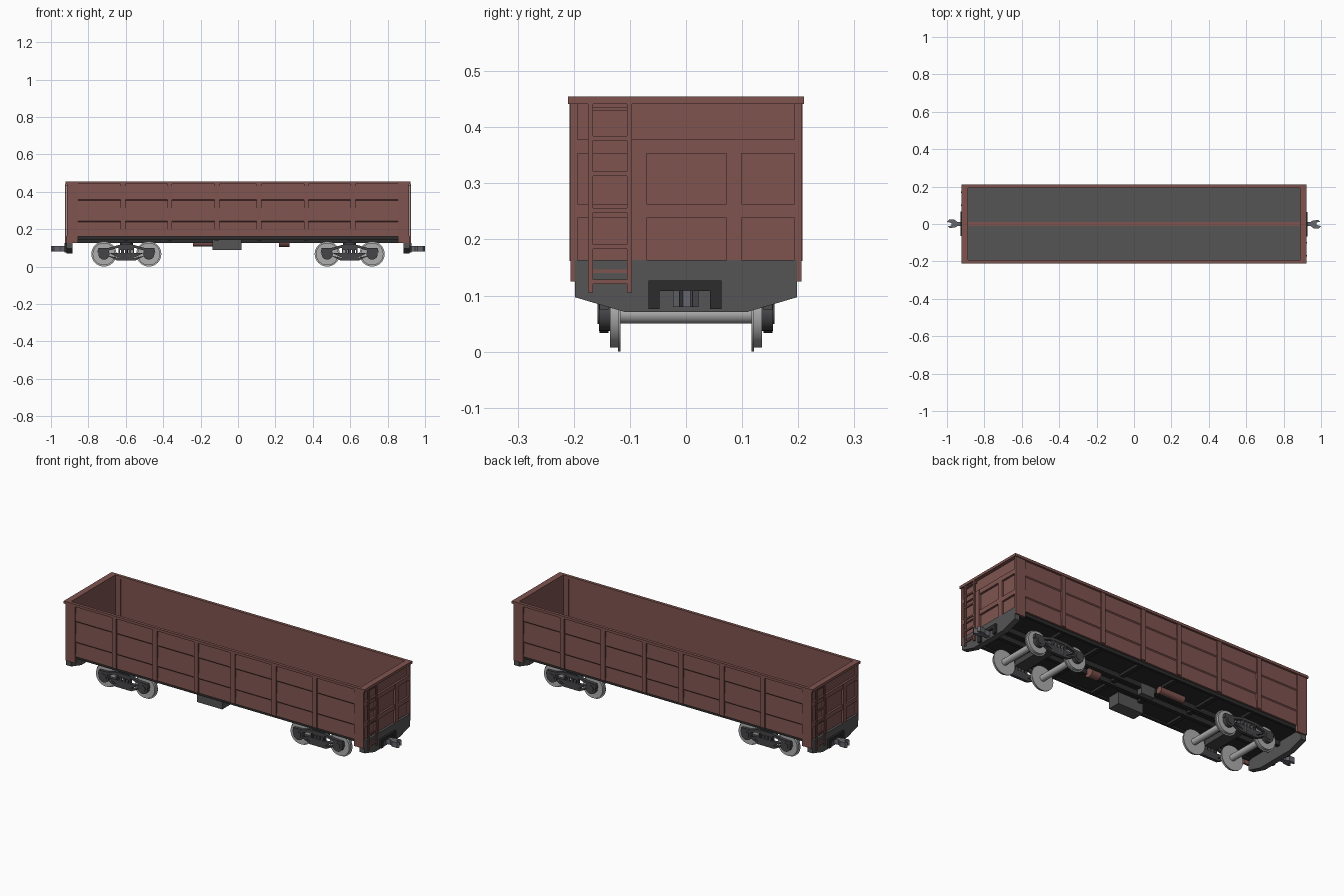
import bpy, bmesh, math
from mathutils import Matrix, Vector

old = bpy.data.objects.get("Cube")
if old:
    bpy.data.objects.remove(old)


def material(name, rgb):
    m = bpy.data.materials.new(name)
    m.use_nodes = True
    m.diffuse_color = (*rgb, 1)
    m.node_tree.nodes["Principled BSDF"].inputs["Base Color"].default_value = (*rgb, 1)
    return m


RED = material("oxide red", (0.21, 0.088, 0.078))
GREY = material("frame grey", (0.09, 0.09, 0.09))
BLACK = material("underframe black", (0.025, 0.025, 0.025))
IRON = material("bogie iron", (0.06, 0.06, 0.065))
STEEL = material("wheel steel", (0.42, 0.42, 0.42))
COUPLER = material("coupler steel", (0.13, 0.13, 0.15))

HALF_TURN = Matrix.Rotation(math.pi, 4, "Z")
ENDS = (Matrix.Identity(4), HALF_TURN)


class Part:
    """Collects simple solids into one named mesh."""

    def __init__(self, name, mat):
        self.name, self.mat, self.bm = name, mat, bmesh.new()

    def box(self, x, y, z, m=Matrix.Identity(4)):
        size = [b - a for a, b in (x, y, z)]
        mid = [(a + b) / 2 for a, b in (x, y, z)]
        loc = m @ Matrix.Translation(mid) @ Matrix.Diagonal((*size, 1))
        bmesh.ops.create_cube(self.bm, size=1, matrix=loc)

    def prism(self, points, axis, low, high, m=Matrix.Identity(4)):
        """Extrude a 2D outline along an axis; the outline uses the other two."""
        def place(p, d):
            v = list(p)
            v.insert("xyz".index(axis), d)
            return m @ Vector(v)
        a = [self.bm.verts.new(place(p, low)) for p in points]
        b = [self.bm.verts.new(place(p, high)) for p in points]
        self.bm.faces.new(a)
        self.bm.faces.new(b[::-1])
        for i in range(len(a)):
            j = (i + 1) % len(a)
            self.bm.faces.new((a[j], a[i], b[i], b[j]))

    def cylinder(self, centre, axis, radius, length, radius2=None, sides=32):
        turn = {"x": Matrix.Rotation(math.pi / 2, 4, "Y"),
                "y": Matrix.Rotation(math.pi / 2, 4, "X"),
                "z": Matrix.Identity(4)}[axis]
        bmesh.ops.create_cone(self.bm, cap_ends=True, segments=sides, radius1=radius,
                              radius2=radius2 or radius, depth=length,
                              matrix=Matrix.Translation(centre) @ turn)

    def finish(self, smooth=False):
        bmesh.ops.recalc_face_normals(self.bm, faces=self.bm.faces)
        mesh = bpy.data.meshes.new(self.name)
        self.bm.to_mesh(mesh)
        self.bm.free()
        mesh.materials.append(self.mat)
        obj = bpy.data.objects.new(self.name, mesh)
        bpy.context.collection.objects.link(obj)
        if smooth:
            bpy.ops.object.select_all(action="DESELECT")
            obj.select_set(True)
            bpy.context.view_layer.objects.active = obj
            bpy.ops.object.shade_smooth_by_angle(angle=math.radians(35))


# Side walls: three lapped boards, posts and corner posts
walls = Part("side_walls", RED)
posts = Part("side_posts", RED)
corners = Part("corner_posts", RED)
board_profile = [(-0.194, 0.16), (-0.194, 0.445), (-0.199, 0.445), (-0.202, 0.358),
                 (-0.198, 0.353), (-0.202, 0.243), (-0.198, 0.238), (-0.201, 0.16)]
for m in ENDS:
    walls.prism(board_profile, "x", -0.9, 0.9, m)
    for x in (-0.615, -0.365, -0.113, 0.113, 0.365, 0.615):
        posts.box((x - 0.013, x + 0.013), (-0.2075, -0.196), (0.162, 0.445), m)
    for s in (-1, 1):
        corners.box(sorted((s * 0.855, s * 0.915)), (-0.2055, -0.193), (0.125, 0.445), m)
walls.finish()
posts.finish()
corners.finish()

# End walls with a raised frame around recessed panels
end_walls = Part("end_walls", RED)
end_frames = Part("end_frames", RED)
ladders = Part("end_ladders", RED)
for m in ENDS:
    end_walls.box((0.888, 0.903), (-0.198, 0.198), (0.16, 0.445), m)
    for z in (0.238, 0.353):
        end_frames.box((0.9, 0.914), (-0.198, 0.198), (z, z + 0.025), m)
    for y in (-0.097, 0.072):
        end_frames.box((0.9, 0.915), (y, y + 0.027), (0.163, 0.378), m)
    # ladder
    for y in (-0.175, -0.105):
        ladders.box((0.916, 0.924), (y, y + 0.009), (0.105, 0.442), m)
    for z in (0.121, 0.183, 0.248, 0.313, 0.376):
        ladders.box((0.917, 0.923), (-0.17, -0.1), (z, z + 0.008), m)
    for z in (0.14, 0.43):
        ladders.box((0.9, 0.918), (-0.172, -0.1), (z, z + 0.006), m)
end_walls.finish()
end_frames.finish()
ladders.finish()

# Top rim
rim = Part("top_rim", RED)
for m in ENDS:
    rim.box((-0.922, 0.922), (-0.21, -0.193), (0.441, 0.455), m)
    rim.box((0.888, 0.922), (-0.193, 0.193), (0.441, 0.455), m)
rim.finish()

# Floor, centre ridge and underframe
floor = Part("floor", GREY)
floor.box((-0.89, 0.89), (-0.195, 0.195), (0.16, 0.17))
floor.finish()
ridge = Part("floor_ridge", RED)
ridge.box((-0.89, 0.89), (-0.01, 0.01), (0.17, 0.174))
ridge.finish()
under = Part("underframe", BLACK)
under.box((-0.89, 0.89), (-0.19, 0.19), (0.152, 0.161))
for m in ENDS:
    under.box((-0.88, 0.88), (-0.19, -0.175), (0.143, 0.155), m)
    under.box((-0.88, 0.88), (-0.045, -0.025), (0.125, 0.155), m)
    for x in (0.113, 0.365, 0.597):
        under.box((x - 0.012, x + 0.012), (-0.18, 0.18), (0.138, 0.155), m)
under.finish()

# Headstocks, coupler pockets and couplers
stocks = Part("headstocks", GREY)
pockets = Part("coupler_pockets", BLACK)
couplers = Part("couplers", COUPLER)
stock_shape = [(-0.198, 0.163), (-0.198, 0.097), (-0.11, 0.071),
               (0.11, 0.071), (0.198, 0.097), (0.198, 0.163)]
coupler_shape = [(0.89, -0.012), (0.945, -0.012), (0.96, -0.023), (0.99, -0.023),
                 (1, -0.012), (0.975, -0.005), (0.975, 0.008), (0.995, 0.012),
                 (0.985, 0.022), (0.955, 0.018), (0.945, 0.012), (0.89, 0.012)]
for m in ENDS:
    stocks.prism(stock_shape, "x", 0.885, 0.916, m)
    pockets.box((0.91, 0.927), (-0.067, 0.063), (0.108, 0.127), m)
    for y in (-0.067, 0.043):
        pockets.box((0.91, 0.927), (y, y + 0.02), (0.076, 0.11), m)
    couplers.prism(coupler_shape, "z", 0.08, 0.109, m)
stocks.finish()
pockets.finish()
couplers.finish()

# Bogies: frames, springs, axle boxes, wheels and axles
frames = Part("bogie_frames", IRON)
wheels = Part("wheels", STEEL)
axles = Part("axles", STEEL)
boxes = Part("axle_boxes", IRON)
top_half = [(0.155, 0.075), (0.15, 0.098), (0.095, 0.1), (0.045, 0.114)]
top_under = [(0.045, 0.1), (0.085, 0.088), (0.135, 0.08)]
low_half = [(0.1, 0.058), (0.05, 0.033)]
low_top = [(0.04, 0.046), (0.09, 0.072)]


def mirrored(upper, lower):
    """Closed outline from right-hand upper and lower edges."""
    flip = lambda pts: [(-x, z) for x, z in pts[::-1]]
    return upper + flip(upper) + flip(lower) + lower


for bx in (-0.597, 0.597):
    move = Matrix.Translation((bx, 0, 0))
    frames.box((-0.035, 0.035), (-0.15, 0.15), (0.088, 0.118), move)
    frames.cylinder((bx, 0, 0.13), "z", 0.035, 0.04)
    for s in (-1, 1):
        inner, outer = sorted((s * 0.138, s * 0.154))
        frames.prism(mirrored(top_half, top_under), "y", inner, outer, move)
        frames.prism(mirrored(low_half, low_top[::-1]), "y", inner, outer, move)
        for x in (-0.042, 0.034):
            frames.box((x, x + 0.008), (inner, outer), (0.04, 0.105), move)
        for x in (-0.02, 0, 0.02):
            frames.cylinder((bx + x, s * 0.147, 0.066), "z", 0.008, 0.05, sides=12)
        for wx in (bx - 0.12, bx + 0.12):
            wheels.cylinder((wx, s * 0.119, 0.067), "y", 0.067, 0.005, sides=40)
            wheels.cylinder((wx, s * 0.128, 0.067), "y", 0.06, 0.014, sides=40)
            boxes.cylinder((wx, s * 0.145, 0.067), "y", 0.03, 0.02, sides=24)
            boxes.cylinder((wx, s * 0.155, 0.067), "y", 0.018, 0.006, sides=24)
    for wx in (bx - 0.12, bx + 0.12):
        axles.cylinder((wx, 0, 0.067), "y", 0.017, 0.27, sides=24)
frames.finish(True)
wheels.finish(True)
axles.finish(True)
boxes.finish(True)

# Brake gear under the floor
gear = Part("equipment_boxes", GREY)
gear.box((-0.136, 0.019), (-0.165, -0.095), (0.088, 0.155))
gear.box((-0.09, -0.01), (0.015, 0.045), (0.095, 0.155))
gear.finish()
tanks = Part("air_tanks", RED)
tanks.cylinder((-0.165, 0.08, 0.126), "x", 0.019, 0.15)
tanks.cylinder((0.247, -0.01, 0.134), "x", 0.03, 0.055)
tanks.finish(True)
